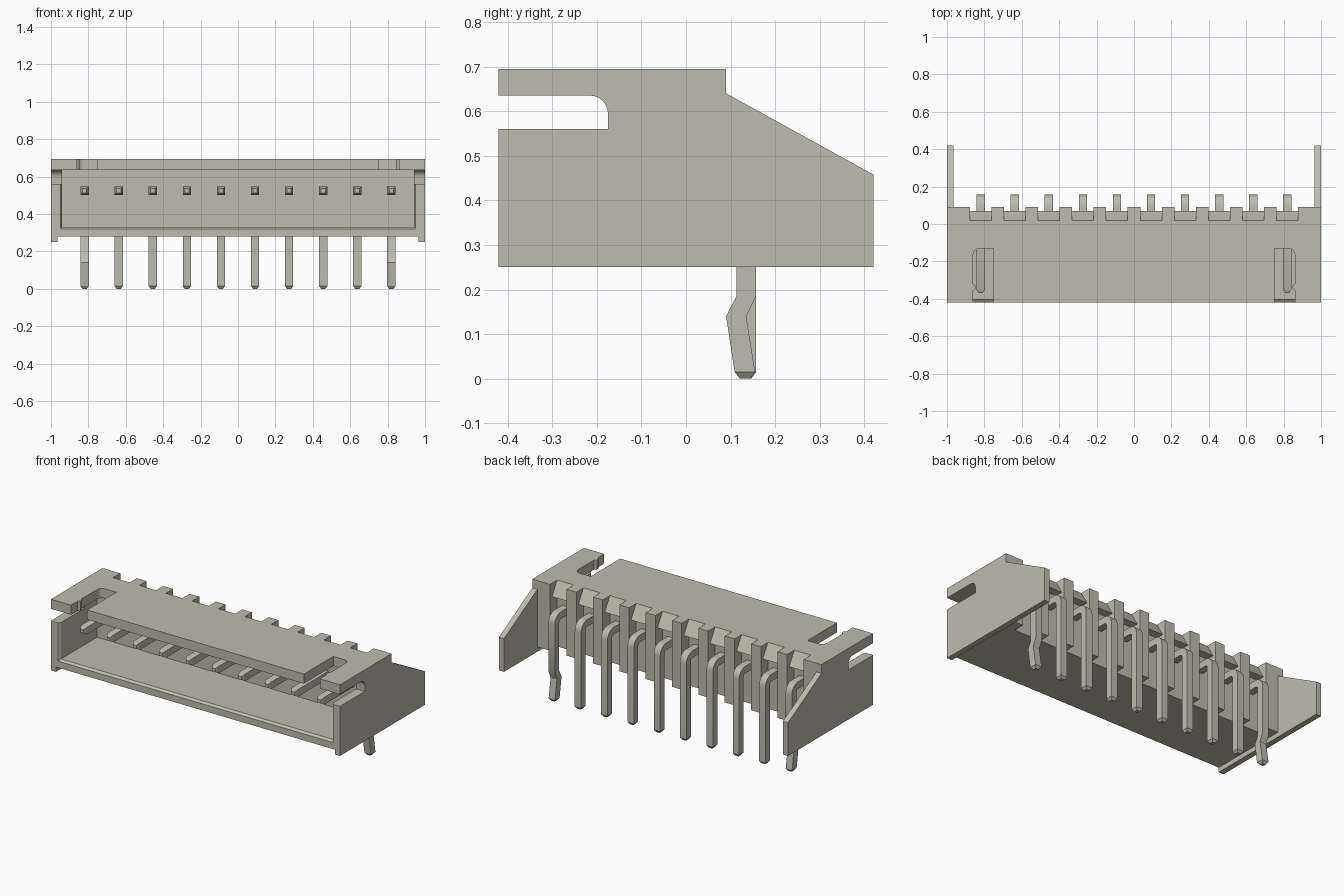
import bpy, bmesh, math

old = bpy.data.objects.get("Cube")
if old:
    bpy.data.objects.remove(old, do_unlink=True)

COLOUR = (0.52, 0.50, 0.42, 1.0)
mat = bpy.data.materials.new("warm_grey_plastic")
mat.use_nodes = True
mat.diffuse_color = COLOUR
mat.node_tree.nodes["Principled BSDF"].inputs["Base Color"].default_value = COLOUR

PITCH = 0.1822
PIN_X = [(i - 4.5) * PITCH for i in range(10)]


def loft(name, rings):
    """Closed solid through rings with equal point counts."""
    bm = bmesh.new()
    loops = [[bm.verts.new(p) for p in ring] for ring in rings]
    n = len(loops[0])
    for a, b in zip(loops, loops[1:]):
        for i in range(n):
            j = (i + 1) % n
            bm.faces.new((a[i], a[j], b[j], b[i]))
    bm.faces.new(loops[0][::-1])
    bm.faces.new(loops[-1])
    bmesh.ops.recalc_face_normals(bm, faces=bm.faces)
    me = bpy.data.meshes.new(name)
    bm.to_mesh(me)
    bm.free()
    me.materials.append(mat)
    ob = bpy.data.objects.new(name, me)
    bpy.context.collection.objects.link(ob)
    return ob


def extrude_x(name, profile, x0, x1):
    return loft(name, [[(x, y, z) for y, z in profile] for x in (x0, x1)])


def extrude_z(name, outline, z0, z1):
    return loft(name, [[(x, y, z) for x, y in outline] for z in (z0, z1)])


def box(name, x0, x1, y0, y1, z0, z1):
    return extrude_x(name, [(y0, z0), (y1, z0), (y1, z1), (y0, z1)], x0, x1)


def arc(cx, cy, r, a0, a1, steps=6):
    angles = [math.radians(a0 + (a1 - a0) * i / steps) for i in range(steps + 1)]
    return [(cx + r * math.cos(a), cy + r * math.sin(a)) for a in angles]


def cut(target, cutter):
    cutter.hide_render = True
    m = target.modifiers.new("cut", 'BOOLEAN')
    m.operation, m.solver, m.object = 'DIFFERENCE', 'EXACT', cutter
    bpy.context.view_layer.objects.active = target
    bpy.ops.object.modifier_apply(modifier=m.name)
    bpy.data.objects.remove(cutter, do_unlink=True)


def smooth(ob):
    bpy.ops.object.select_all(action='DESELECT')
    ob.select_set(True)
    bpy.context.view_layer.objects.active = ob
    bpy.ops.object.shade_smooth_by_angle(angle=math.radians(30))


# Housing: side profile with the side slot and sloping rear wings
profile = [(-0.42, 0.25), (0.42, 0.25), (0.42, 0.458), (0.09, 0.64), (0.09, 0.695),
           (-0.42, 0.695), (-0.42, 0.635)]
profile += arc(-0.215, 0.595, 0.04, 90, 0)
profile += [(-0.175, 0.56), (-0.42, 0.56)]
housing = extrude_x("housing", profile, -1, 1)

# Clear the space between the wings and under the floor
cut(housing, box("rear_cutter", -0.965, 0.965, 0.09, 0.5, 0.2, 0.8))
cut(housing, box("floor_cutter", -0.965, 0.965, -0.5, 0.2, 0.2, 0.28))

# Mating cavity with a chamfered mouth
rings = []
for y, hx, z0 in ((-0.435, 0.96, 0.31), (-0.405, 0.94, 0.332), (-0.05, 0.94, 0.332)):
    rings.append([(-hx, y, z0), (hx, y, z0), (hx, y, 0.635), (-hx, y, 0.635)])
cut(housing, loft("cavity_cutter", rings))

# Latch slots in the top, one at each end
for s in (-1, 1):
    outline = [(0.75, -0.45), (0.75, -0.13)] + arc(0.825, -0.165, 0.035, 90, 0)
    outline += [(0.86, -0.32), (0.848, -0.33), (0.848, -0.345), (0.86, -0.355), (0.86, -0.45)]
    cut(housing, extrude_z("slot_cutter", [(s * x, y) for x, y in outline], 0.6, 0.75))

# Rear recess behind every pin, with a sloping hood above it
recess = [(0.017, 0.70), (0.07, 0.61), (0.02, 0.61), (0.02, 0.22), (0.12, 0.22), (0.12, 0.70)]
for x in PIN_X:
    cut(housing, extrude_x("recess_cutter", recess, x - 0.0575, x + 0.0575))
smooth(housing)

# Bent pins: (outer point, inner point, half width) along the pin
bend = list(zip(arc(0.097, 0.487, 0.06, 90, 0), arc(0.097, 0.487, 0.016, 90, 0)))
start = [((-0.37, 0.536), (-0.37, 0.514), 0.011), ((-0.35, 0.547), (-0.35, 0.503), 0.022)]
curve = [(o, i, 0.022) for o, i in bend]
straight_leg = [((0.157, 0.015), (0.113, 0.015), 0.022), ((0.146, 0), (0.124, 0), 0.011)]
kinked_leg = [((0.157, 0.185), (0.113, 0.185), 0.022), ((0.135, 0.14), (0.09, 0.14), 0.022),
              ((0.155, 0.015), (0.109, 0.015), 0.022), ((0.143, 0), (0.121, 0), 0.011)]
for n, x in enumerate(PIN_X):
    leg = kinked_leg if n in (0, 9) else straight_leg
    rings = [[(x - h, *o), (x + h, *o), (x + h, *i), (x - h, *i)] for o, i, h in start + curve + leg]
    smooth(loft(f"pin_{n + 1}", rings))
